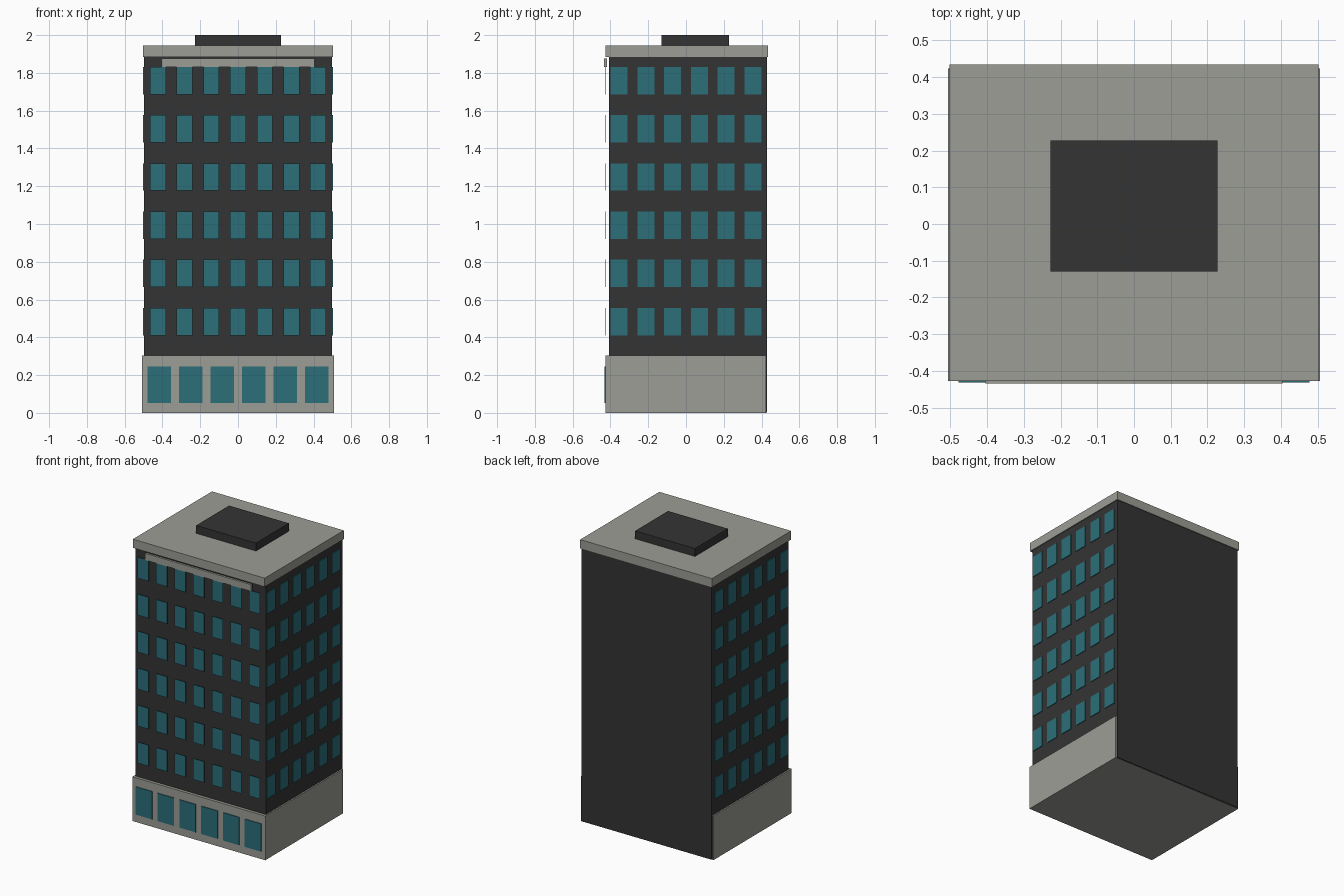
import bpy, bmesh
from mathutils import Matrix, Vector

if "Cube" in bpy.data.objects:
    bpy.data.objects.remove(bpy.data.objects["Cube"])


def material(name, rgb):
    m = bpy.data.materials.new(name)
    m.diffuse_color = (*rgb, 1)
    m.use_nodes = True
    m.node_tree.nodes["Principled BSDF"].inputs["Base Color"].default_value = m.diffuse_color
    return m


GREY = material("warm grey stone", (0.33, 0.34, 0.30))
DARK = material("charcoal wall", (0.034, 0.034, 0.034))
TEAL = material("teal glass", (0.025, 0.156, 0.19))


def boxes(name, extents, mat):
    """One object made of boxes, each given as (x0, x1, y0, y1, z0, z1)."""
    bm = bmesh.new()
    for x0, x1, y0, y1, z0, z1 in extents:
        centre = Vector((x0 + x1, y0 + y1, z0 + z1)) / 2
        size = Matrix.Diagonal((x1 - x0, y1 - y0, z1 - z0, 1))
        bmesh.ops.create_cube(bm, size=1, matrix=Matrix.Translation(centre) @ size)
    mesh = bpy.data.meshes.new(name)
    bm.to_mesh(mesh)
    bm.free()
    mesh.materials.append(mat)
    obj = bpy.data.objects.new(name, mesh)
    bpy.context.collection.objects.link(obj)
    return obj


def spans(count, pitch, width):
    """Evenly spaced intervals centred on zero."""
    for i in range(count):
        c = (i - (count - 1) / 2) * pitch
        yield c - width / 2, c + width / 2


# Main masses
boxes("tower_body", [(-0.497, 0.497, -0.407, 0.43, 0.002, 1.94)], DARK)
boxes("ground_floor_base", [(-0.507, 0.507, -0.427, 0.423, 0, 0.305)], GREY)
boxes("roof_cap", [(-0.503, 0.503, -0.427, 0.435, 1.885, 1.945)], GREY)
boxes("roof_plant_room", [(-0.228, 0.228, -0.13, 0.228, 1.94, 2.0)], DARK)

# Beam below the roof on the front
boxes("front_beam", [(-0.405, 0.405, -0.434, -0.419, 1.83, 1.876)], GREY)

# Upper windows: six storeys on the front and both sides
floors = [(0.411 + 0.2551 * i, 0.556 + 0.2551 * i) for i in range(6)]
boxes("front_windows", [(a, b, -0.428, -0.425, *z) for z in floors
                        for a, b in spans(7, 0.1415, 0.084)], TEAL)
for side, x in (("left", (-0.502, -0.496)), ("right", (0.496, 0.502))):
    boxes(side + "_windows", [(*x, a, b, *z) for z in floors
                              for a, b in spans(6, 0.1418, 0.09)], TEAL)

# Large shop windows on the ground floor
boxes("shop_windows", [(a, b, -0.432, -0.426, 0.053, 0.245)
                       for a, b in spans(6, 0.1664, 0.124)], TEAL)
